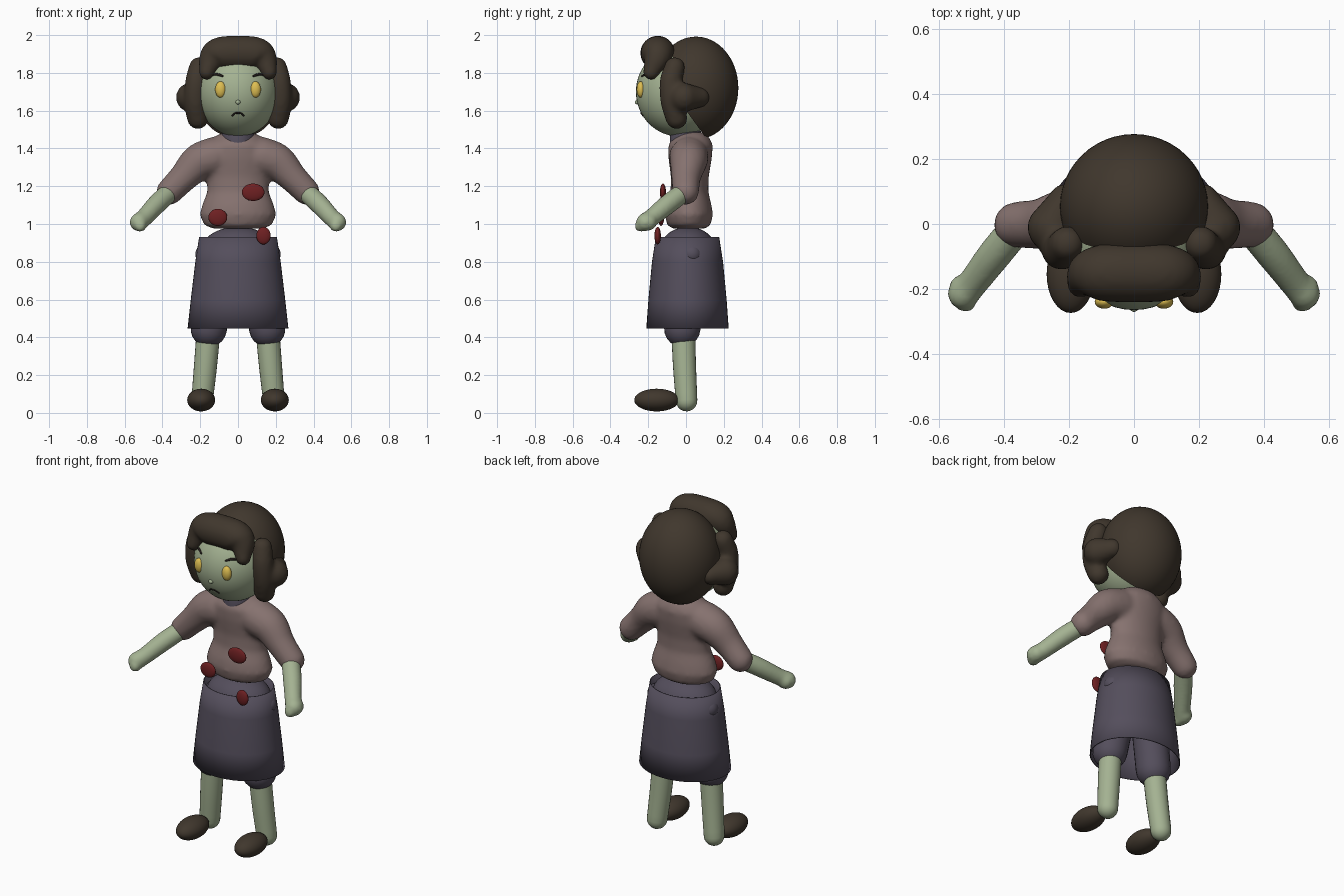
import bpy, bmesh, math
from mathutils import Vector, Matrix

if "Cube" in bpy.data.objects:
    bpy.data.objects.remove(bpy.data.objects["Cube"])


def material(name, r, g, b):
    m = bpy.data.materials.new(name)
    lin = [((c / 255 + 0.055) / 1.055) ** 2.4 for c in (r, g, b)]
    m.diffuse_color = (*lin, 1)
    m.use_nodes = True
    m.node_tree.nodes["Principled BSDF"].inputs["Base Color"].default_value = m.diffuse_color
    return m


SKIN = material("pale green skin", 164, 178, 146)
SHIRT = material("dusty brown cloth", 134, 114, 111)
SKIRT = material("dark violet cloth", 84, 78, 92)
HAIR = material("dark brown", 64, 55, 45)
RED = material("dark red", 110, 32, 34)
YELLOW = material("yellow", 222, 190, 82)
BLACK = material("near black", 34, 28, 26)


def finish(name, bm, mat, blend=0.0, angle=50):
    """Turn a bmesh into a smooth object; blend fuses overlapping pieces."""
    bmesh.ops.recalc_face_normals(bm, faces=bm.faces)
    me = bpy.data.meshes.new(name)
    bm.to_mesh(me)
    bm.free()
    ob = bpy.data.objects.new(name, me)
    bpy.context.collection.objects.link(ob)
    me.materials.append(mat)
    bpy.ops.object.select_all(action='DESELECT')
    ob.select_set(True)
    bpy.context.view_layer.objects.active = ob
    bpy.ops.object.shade_smooth_by_angle(angle=math.radians(angle))
    if blend:
        rm = ob.modifiers.new("fuse", 'REMESH')
        rm.mode = 'VOXEL'
        rm.voxel_size = blend
        rm.use_smooth_shade = True
        sm = ob.modifiers.new("soften", 'SMOOTH')
        sm.factor, sm.iterations = 0.5, 6
    return ob


def loft(bm, rings, caps=True):
    loops = [[bm.verts.new(p) for p in ring] for ring in rings]
    n = len(loops[0])
    for a, b in zip(loops, loops[1:]):
        for i in range(n):
            j = (i + 1) % n
            bm.faces.new((a[i], a[j], b[j], b[i]))
    if caps:
        bm.faces.new(loops[0])
        bm.faces.new(loops[-1])


def spline(pts, steps=5):
    """Catmull-Rom through rows of numbers."""
    p = [Vector(q) for q in pts]
    p = [p[0] * 2 - p[1]] + p + [p[-1] * 2 - p[-2]]
    out = []
    for i in range(1, len(p) - 2):
        a, b, c, d = p[i - 1:i + 3]
        for k in range(steps):
            t = k / steps
            out.append(0.5 * (2 * b + (c - a) * t + (2 * a - 5 * b + 4 * c - d) * t * t
                              + (3 * b - a - 3 * c + d) * t ** 3))
    return out + [p[-2]]


def tube(bm, pts, sides=24):
    """Round-ended limb through (x, y, z, radius) points."""
    path = spline(pts)
    c = [q.to_3d() for q in path]
    r = [q[3] for q in path]
    last = len(c) - 1
    tan = [(c[min(i + 1, last)] - c[max(i - 1, 0)]).normalized() for i in range(last + 1)]
    rows = [(c[0] - tan[0] * r[0] * math.sin(a), r[0] * math.cos(a), tan[0])
            for a in (1.5, 1.2, 0.9, 0.6, 0.3)]
    rows += list(zip(c, r, tan))
    rows += [(c[-1] + tan[-1] * r[-1] * math.sin(a), r[-1] * math.cos(a), tan[-1])
             for a in (0.3, 0.6, 0.9, 1.2, 1.5)]
    u, prev, rings = tan[0].orthogonal().normalized(), tan[0], []
    for cen, rad, t in rows:
        u = prev.rotation_difference(t) @ u
        v, prev = t.cross(u), t
        rings.append([cen + (u * math.cos(k) + v * math.sin(k)) * rad
                      for k in (2 * math.pi * i / sides for i in range(sides))])
    loft(bm, rings)


def lathe(bm, rows, sides=48, caps=True):
    """Stack of ellipses given as (z, half width, half depth, y centre)."""
    loft(bm, [[(rx * math.cos(a), cy + ry * math.sin(a), z)
               for a in (2 * math.pi * i / sides for i in range(sides))]
              for z, rx, ry, cy in rows], caps)


def ball(bm, loc, size, u=32, v=20):
    bmesh.ops.create_uvsphere(bm, u_segments=u, v_segments=v, radius=1,
                              matrix=Matrix.Translation(loc) @ Matrix.Diagonal((*size, 1)))


def limb(name, mat, *paths, blend=0.0):
    bm = bmesh.new()
    for p in paths:
        tube(bm, p)
    return finish(name, bm, mat, blend)


def blob(name, mat, loc, size, u=32, v=20):
    bm = bmesh.new()
    ball(bm, loc, size, u, v)
    return finish(name, bm, mat)


def flip(pts, s):
    return [(x * s, y, z, r) for x, y, z, r in pts]


# Head
HC, HR = Vector((0, -0.035, 1.70)), Vector((0.217, 0.23, 0.237))
blob("head", SKIN, HC, HR, 48, 32)


def face_y(x, z):
    return HC.y - HR.y * math.sqrt(1 - (x / HR.x) ** 2 - ((z - HC.z) / HR.z) ** 2)


# Face details
blob("nose", SKIN, (0, face_y(0, 1.645), 1.645), (0.013, 0.012, 0.012), 16, 10)
limb("mouth", BLACK, [(x, face_y(x, z), z, 0.0045) for x, z in
                      ((-0.03, 1.574), (-0.016, 1.586), (0, 1.588), (0.016, 1.586), (0.03, 1.574))])
for s, side in ((-1, "left"), (1, "right")):
    blob(side + "_eye", YELLOW, (s * 0.092, face_y(0.092, 1.712) + 0.004, 1.712),
         (0.029, 0.022, 0.043), 24, 16)
    limb(side + "_eyebrow", BLACK, [(s * x, face_y(x, z), z, r) for x, z, r in
                                    ((0.082, 1.783, 0.005), (0.11, 1.792, 0.007), (0.138, 1.788, 0.004))])

# Back hair, sliced open towards the face
bm = bmesh.new()
ball(bm, (0, 0.053, 1.72), (0.228, 0.224, 0.272), 48, 32)
cut = bmesh.ops.bisect_plane(bm, geom=bm.verts[:] + bm.edges[:] + bm.faces[:],
                             plane_co=(0, 0.03, 1.56), plane_no=(0, -0.11, -0.08), clear_outer=True)
bmesh.ops.holes_fill(bm, edges=[e for e in bm.edges if e.is_boundary])
finish("back_hair", bm, HAIR)

# Fringe and side curls
half = [(0, -0.150, 1.905, 0.092), (0.10, -0.15, 1.90, 0.088),
        (0.14, -0.155, 1.87, 0.07), (0.165, -0.185, 1.805, 0.043)]
limb("fringe", HAIR, flip(half[:0:-1], -1) + half, blend=0.013)
for s, side in ((-1, "left"), (1, "right")):
    limb(side + "_curls", HAIR,
         flip([(0.205, -0.06, 1.83, 0.055), (0.22, -0.08, 1.75, 0.06),
               (0.225, -0.075, 1.65, 0.06), (0.213, -0.05, 1.56, 0.058)], s),
         flip([(0.25, -0.01, 1.67, 0.079), (0.21, 0.07, 1.67, 0.055)], s), blend=0.013)

# Collar
bm = bmesh.new()
lathe(bm, [(1.42, 0.085, 0.085, 0.0), (1.475, 0.085, 0.085, 0.0), (1.50, 0.075, 0.075, 0.0)])
finish("collar", bm, SKIRT)

# Shirt with sleeves, fused together
bm = bmesh.new()
lathe(bm, [(0.975, 0.13, 0.085, 0.015), (0.995, 0.18, 0.115, 0.015), (1.05, 0.203, 0.128, 0.015),
           (1.10, 0.19, 0.12, 0.015), (1.17, 0.163, 0.10, 0.018), (1.25, 0.163, 0.10, 0.02),
           (1.35, 0.185, 0.115, 0.022), (1.42, 0.17, 0.118, 0.024), (1.465, 0.12, 0.09, 0.03),
           (1.485, 0.08, 0.06, 0.03)])
for s in (-1, 1):
    tube(bm, flip([(0.13, 0.015, 1.355, 0.105), (0.21, 0.012, 1.325, 0.098),
                   (0.29, 0.0, 1.245, 0.078), (0.362, -0.002, 1.172, 0.071)], s))
finish("shirt", bm, SHIRT, blend=0.014)

# Forearms with hands, legs, shorts and shoes
for s, side in ((-1, "left"), (1, "right")):
    limb(side + "_forearm", SKIN,
         flip([(0.36, -0.01, 1.17, 0.052), (0.43, -0.095, 1.105, 0.052),
               (0.495, -0.18, 1.035, 0.047), (0.525, -0.215, 1.01, 0.049)], s),
         flip([(0.525, -0.20, 1.01, 0.046), (0.518, -0.24, 0.99, 0.033)], s), blend=0.011)
    limb(side + "_leg", SKIN, flip([(0.155, -0.015, 0.45, 0.063), (0.172, -0.008, 0.25, 0.061),
                                    (0.19, 0.003, 0.065, 0.057)], s))
    limb(side + "_shorts_leg", SKIRT, flip([(0.10, 0.0, 0.78, 0.10), (0.13, -0.01, 0.60, 0.098),
                                            (0.155, -0.02, 0.445, 0.096)], s))
    blob(side + "_hip", SKIRT, (s * 0.17, 0.03, 0.84), (0.056, 0.055, 0.055))
    blob(side + "_shoe", HAIR, (s * 0.195, -0.155, 0.068), (0.074, 0.119, 0.06))

# Waist and open skirt
blob("waist", SKIRT, (0, 0.01, 0.87), (0.19, 0.145, 0.115))
bm = bmesh.new()
lathe(bm, [(0.93, 0.206, 0.168, 0.008), (0.80, 0.226, 0.188, 0.008),
           (0.60, 0.25, 0.207, 0.008), (0.447, 0.267, 0.218, 0.008)], caps=False)
skirt = finish("skirt", bm, SKIRT)
skirt.modifiers.new("thickness", 'SOLIDIFY').thickness = 0.006

# Red stains
blob("chest_stain", RED, (0.08, -0.122, 1.168), (0.06, 0.016, 0.046))
blob("belly_stain", RED, (-0.107, -0.132, 1.035), (0.05, 0.016, 0.045))
blob("skirt_stain", RED, (0.135, -0.15, 0.938), (0.038, 0.017, 0.046))
